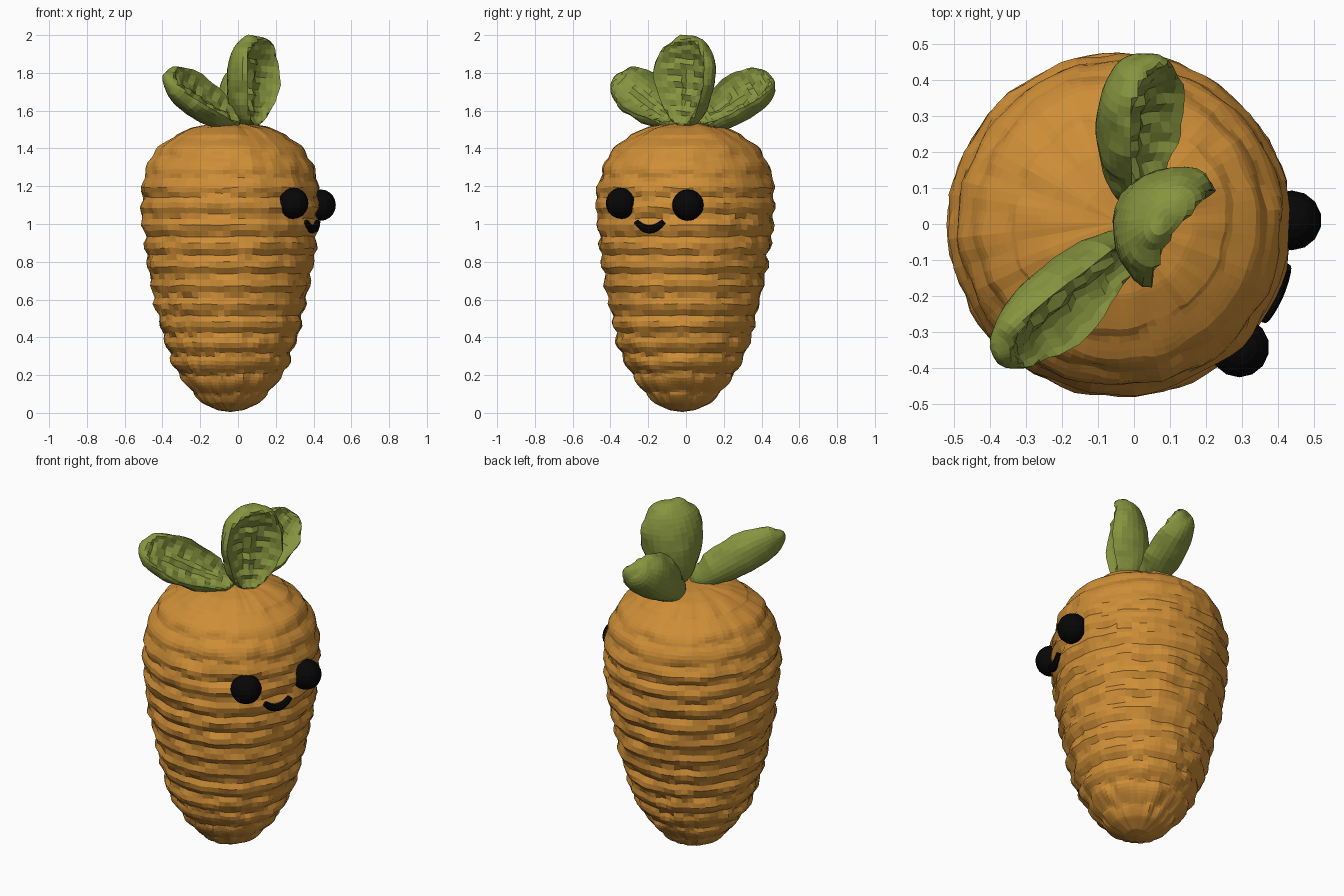
import bpy, bmesh, math
from mathutils import Vector, noise

if "Cube" in bpy.data.objects:
    bpy.data.objects.remove(bpy.data.objects["Cube"])


def material(name, rgb):
    m = bpy.data.materials.new(name)
    m.diffuse_color = (*rgb, 1)
    m.use_nodes = True
    m.node_tree.nodes["Principled BSDF"].inputs["Base Color"].default_value = m.diffuse_color
    return m


ORANGE = material("orange yarn", (0.62, 0.27, 0.038))
GREEN = material("green yarn", (0.24, 0.30, 0.05))
BLACK = material("black", (0.002, 0.002, 0.002))


def finish(bm, name, mat):
    bmesh.ops.recalc_face_normals(bm, faces=bm.faces)
    me = bpy.data.meshes.new(name)
    bm.to_mesh(me)
    bm.free()
    me.materials.append(mat)
    ob = bpy.data.objects.new(name, me)
    bpy.context.collection.objects.link(ob)
    return ob


# Body profile: (height, radius)
PROFILE = [(0.005, 0.0), (0.015, 0.07), (0.05, 0.14), (0.1, 0.195), (0.2, 0.27), (0.3, 0.32),
           (0.4, 0.355), (0.6, 0.40), (0.8, 0.44), (1.0, 0.463), (1.15, 0.47), (1.25, 0.457),
           (1.34, 0.425), (1.41, 0.375), (1.47, 0.295), (1.51, 0.20), (1.53, 0.1), (1.535, 0.0)]


def radius(z):
    for (z0, r0), (z1, r1) in zip(PROFILE, PROFILE[1:]):
        if z <= z1:
            return r0 + (r1 - r0) * (z - z0) / (z1 - z0)
    return 0


def axis(z):
    return Vector((-0.04, -0.02 * (1 - z / 1.25), 0))


# Crocheted body: turned rings with yarn rows and uneven stitches
def make_body():
    bm = bmesh.new()
    segs, rows = 72, 100
    rings = []
    for j in range(1, rows):
        t = j / rows
        z0 = 0.77 - 0.765 * math.cos(math.pi * (0.35 * t + 0.65 * (0.5 - 0.5 * math.cos(math.pi * t))))
        ring = []
        for i in range(segs):
            a = math.tau * i / segs
            d = Vector((math.cos(a), math.sin(a), 0))
            r = radius(z0)
            n = noise.noise(Vector((d.x * 5, d.y * 5, z0 * 10)))
            n2 = noise.noise(Vector((d.x * 4, d.y * 4, z0 * 3 + 9)))
            row = abs(math.sin(math.pi * (z0 + 0.03 * n2) / 0.104)) - 0.6
            fade = min(1, r / 0.3) * (1 if z0 < 1.2 else 0.6)
            r += fade * (0.025 * row) + 0.014 * n * min(1, r / 0.2)
            up = 0.010 * n2 * min(1, r / 0.2)
            ring.append(bm.verts.new(axis(z0) + d * max(r, 0.01) + Vector((0, 0, z0 + up))))
        rings.append(ring)
    for lo, hi in zip(rings, rings[1:]):
        for i in range(segs):
            k = (i + 1) % segs
            bm.faces.new((lo[i], lo[k], hi[k], hi[i]))
    bm.faces.new(rings[0])
    bm.faces.new(rings[-1])
    return finish(bm, "body", ORANGE)


# Cupped leaf: sphere stretched along its length with a ribbed hollow face
def make_leaf(name, base, tip, facing, width, thick):
    base, tip = Vector(base), Vector(tip)
    d = (tip - base).normalized()
    n = Vector(facing)
    n = (n - d * n.dot(d)).normalized()
    w = n.cross(d)
    half = (tip - base).length / 2
    mid = (base + tip) / 2
    bm = bmesh.new()
    bmesh.ops.create_uvsphere(bm, u_segments=28, v_segments=24, radius=1)
    for v in bm.verts:
        b, c, a = v.co
        wide = width / 2 * (0.92 + 0.25 * a - 0.04 * a * a)
        h = c * thick
        if c > 0:
            inside = max(0, 1 - (a * a + b * b) / 0.8)
            h -= thick * 1.05 * inside ** 0.7
            h += 0.008 * math.sin(a * 20 + abs(b) * 5) * min(1, inside * 3)
            h += 0.02 * math.exp(-(b / 0.15) ** 2) * inside
        h += 0.3 * thick * b * b
        p = mid + d * (a * half) + w * (b * wide) + n * h
        bump = noise.noise(p * 14) * (0.016 if c > -0.3 else 0.006)
        v.co = p + (d * a + w * b + n * c) * bump
    return finish(bm, name, GREEN)


make_body()
make_leaf("leaf_tall", (0.05, 0.0, 1.50), (0.085, 0.02, 2.0), (0.82, -0.55, 0.05), 0.37, 0.125)
make_leaf("leaf_front", (0.0, -0.03, 1.52), (-0.385, -0.365, 1.78), (0.9, -0.55, 0.7), 0.275, 0.10)
make_leaf("leaf_back", (-0.01, 0.06, 1.51), (0.02, 0.465, 1.775), (0.85, -0.5, 0.5), 0.28, 0.115)

# Bead eyes
for name, pos in (("eye_left", (0.292, -0.342, 1.11)), ("eye_right", (0.437, 0.01, 1.10))):
    bm = bmesh.new()
    bmesh.ops.create_uvsphere(bm, u_segments=14, v_segments=10, radius=0.083)
    for v in bm.verts:
        v.co += Vector(pos)
    finish(bm, name, BLACK)

# Smile: a tube following the body surface
bm = bmesh.new()
rings = []
STEPS, SIDES = 14, 8
for i in range(STEPS + 1):
    s = 2 * i / STEPS - 1
    ang = math.radians(-23.5 + 9.5 * s)
    z = 0.972 + 0.04 * s * s
    out = Vector((math.cos(ang), math.sin(ang), 0))
    c = axis(z) + out * (radius(z) + 0.013) + Vector((0, 0, z))
    side = Vector((-out.y, out.x, 0))
    t = (side * 0.085 + Vector((0, 0, 0.09 * s))).normalized()
    up = out.cross(t)
    r = 0.022 * (1 - 0.35 * s * s)
    rings.append([bm.verts.new(c + r * (out * math.cos(k * math.tau / SIDES)
                                        + up * math.sin(k * math.tau / SIDES))) for k in range(SIDES)])
for p, q in zip(rings, rings[1:]):
    for k in range(SIDES):
        m = (k + 1) % SIDES
        bm.faces.new((p[k], p[m], q[m], q[k]))
bm.faces.new(rings[0])
bm.faces.new(rings[-1])
finish(bm, "smile", BLACK)
